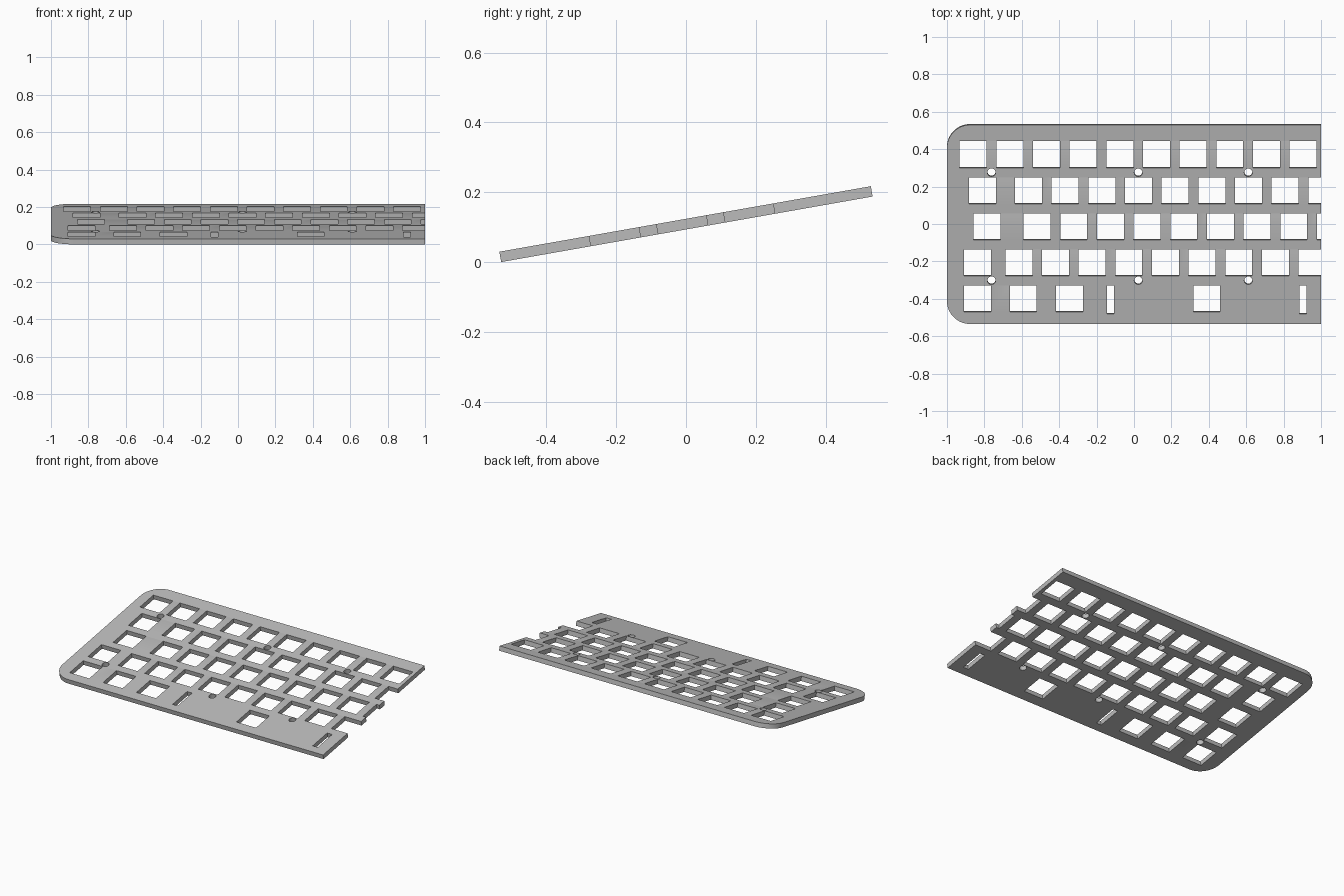
import bpy
import bmesh
from math import cos, sin, pi, radians
from mathutils import Matrix

# Remove the default cube
cube = bpy.data.objects.get("Cube")
if cube:
    bpy.data.objects.remove(cube, do_unlink=True)

TILT = radians(10)
LENGTH, THICK, CORNER = 1.081, 0.03, 0.125
PITCH, KEY = 0.196, 0.144


def arc(cx, cy, r, start, end, steps):
    """Points along a circular arc."""
    angles = [start + (end - start) * i / steps for i in range(steps + 1)]
    return [(cx + r * cos(a), cy + r * sin(a)) for a in angles]


def rect(cx, cy, w, h):
    return [(cx - w / 2, cy - h / 2), (cx + w / 2, cy - h / 2),
            (cx + w / 2, cy + h / 2), (cx - w / 2, cy + h / 2)]


# Key rows, front to back: centre, single keys, first regular key, count
rows = [
    (-0.402, [-0.837, -0.592, -0.346, 0.389], 0, 0),
    (-0.207, [-0.837], -0.616, 9),
    (-0.011, [-0.787], -0.518, 9),
    (0.184, [-0.810], -0.564, 9),
    (0.380, [], -0.860, 10),
]

# Key openings; those crossing the +x edge become notches in the outline
half = LENGTH / 2
outline = [(1, -half)]
openings = []
for y, singles, first, count in rows:
    for x in singles + [first + PITCH * i for i in range(count)]:
        left = x - KEY / 2
        low, high = y - KEY / 2, y + KEY / 2
        if x + KEY / 2 > 1:
            outline += [(1, low), (left, low), (left, high), (1, high)]
        else:
            openings.append(rect(x, y, KEY, KEY))

# Back edge and the two rounded -x corners
inner_x, inner_y = -1 + CORNER, half - CORNER
outline.append((1, half))
outline += arc(inner_x, inner_y, CORNER, pi / 2, pi, 16)
outline += arc(inner_x, -inner_y, CORNER, pi, 1.5 * pi, 16)

# Stabiliser slots either side of the long key
for side in (-1, 1):
    openings.append(rect(0.389 + side * 0.515, -0.408, 0.037, 0.155))

# Screw holes between the rows
for x in (-0.762, 0.023, 0.611):
    for y in (0.282, -0.304):
        openings.append(arc(x, y, 0.022, 0, 2 * pi, 24)[:-1])

# Fill the outline around the openings and give it thickness
curve = bpy.data.curves.new("switch_plate", "CURVE")
curve.dimensions = "2D"
curve.fill_mode = "BOTH"
curve.extrude = THICK / 2
for loop in [outline] + openings:
    spline = curve.splines.new("POLY")
    spline.points.add(len(loop) - 1)
    for point, (x, y) in zip(spline.points, loop):
        point.co = (x, y, 0, 1)
    spline.use_cyclic_u = True
plate = bpy.data.objects.new("switch_plate", curve)
bpy.context.collection.objects.link(plate)
bpy.ops.object.select_all(action="DESELECT")
plate.select_set(True)
bpy.context.view_layer.objects.active = plate
bpy.ops.object.convert(target="MESH")
plate = bpy.context.view_layer.objects.active

# Weld the walls to the faces, tilt, and rest the front edge on the floor
bm = bmesh.new()
bm.from_mesh(plate.data)
bmesh.ops.remove_doubles(bm, verts=bm.verts, dist=0.0002)
bmesh.ops.recalc_face_normals(bm, faces=bm.faces)
lift = half * sin(TILT) + THICK / 2 * cos(TILT)
bm.transform(Matrix.Translation((0, 0, lift)) @ Matrix.Rotation(TILT, 4, "X"))
bm.to_mesh(plate.data)
bm.free()

# Single grey material
grey = bpy.data.materials.new("plate_grey")
grey.use_nodes = True
colour = (0.5, 0.5, 0.5, 1)
grey.diffuse_color = colour
grey.node_tree.nodes["Principled BSDF"].inputs["Base Color"].default_value = colour
plate.data.materials.clear()
plate.data.materials.append(grey)
bpy.ops.object.shade_smooth_by_angle(angle=radians(30))
